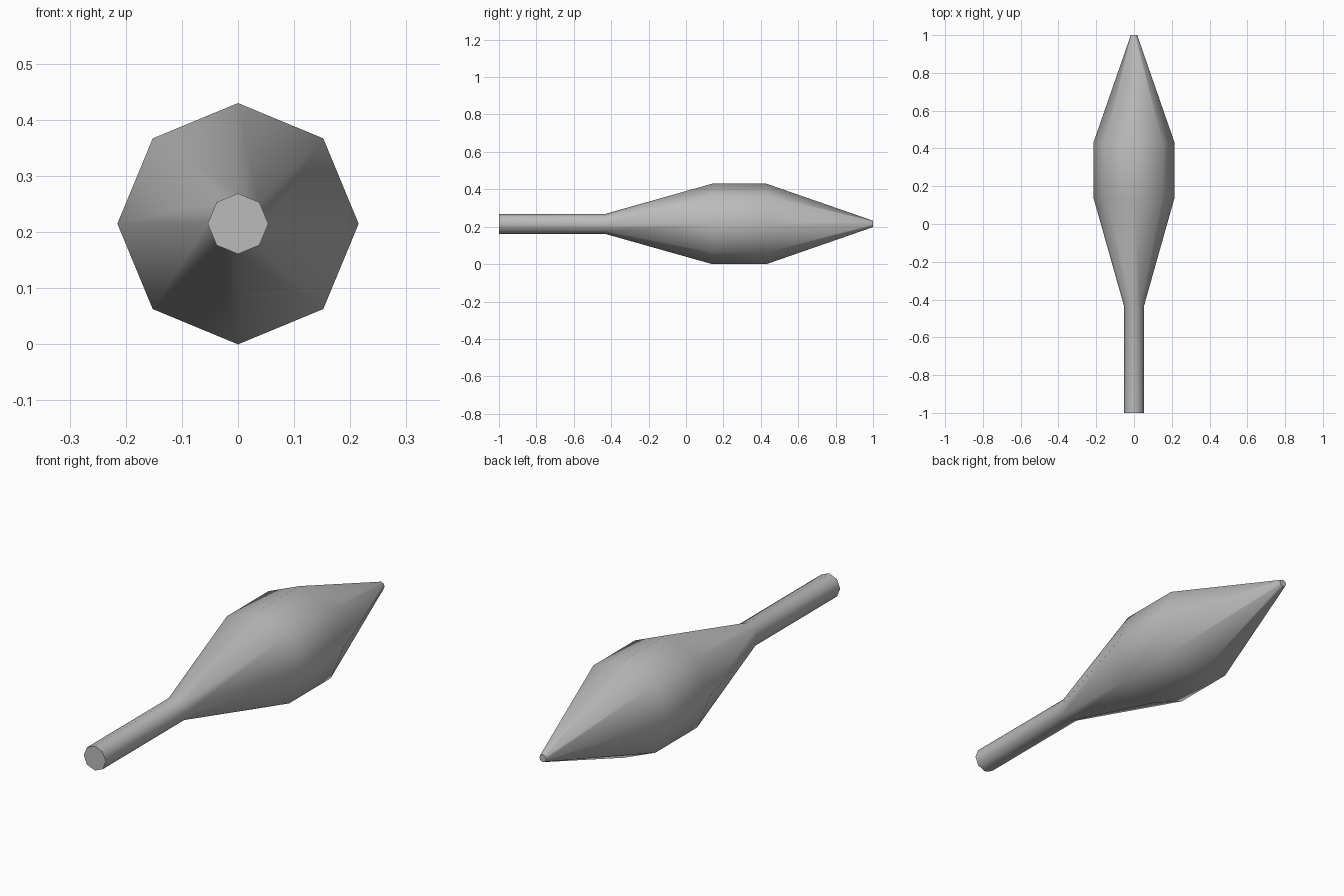
import bpy
import bmesh
from math import cos, sin, tau, radians

if "Cube" in bpy.data.objects:
    bpy.data.objects.remove(bpy.data.objects["Cube"])

SIDES = 8
AXIS_Z = 0.215


def make_material(name, colour):
    mat = bpy.data.materials.new(name)
    mat.use_nodes = True
    mat.diffuse_color = colour
    mat.node_tree.nodes["Principled BSDF"].inputs["Base Color"].default_value = colour
    return mat


def lathe_along_y(name, profile, mat):
    """Sweep (y, radius) stations round the y axis and cap both ends."""
    bm = bmesh.new()
    rings = []
    for y, r in profile:
        angles = [tau * i / SIDES for i in range(SIDES)]
        rings.append([bm.verts.new((r * cos(a), y, AXIS_Z + r * sin(a))) for a in angles])
    for a, b in zip(rings, rings[1:]):
        for i in range(SIDES):
            j = (i + 1) % SIDES
            bm.faces.new((a[i], a[j], b[j], b[i]))
    bm.faces.new(rings[0])
    bm.faces.new(rings[-1])
    bmesh.ops.recalc_face_normals(bm, faces=bm.faces)
    mesh = bpy.data.meshes.new(name)
    bm.to_mesh(mesh)
    bm.free()
    mesh.materials.append(mat)
    obj = bpy.data.objects.new(name, mesh)
    bpy.context.collection.objects.link(obj)
    return obj


# Slim handle flaring into a bulb that tapers to a blunt tip
grey = make_material("plain grey", (0.5, 0.5, 0.5, 1))
spindle = lathe_along_y("tapered_spindle", [
    (-1.0, 0.054), (-0.43, 0.054), (0.14, 0.215), (0.43, 0.215), (1.0, 0.017),
], grey)

# Smooth sides, crisp end caps
bpy.ops.object.select_all(action="DESELECT")
spindle.select_set(True)
bpy.context.view_layer.objects.active = spindle
bpy.ops.object.shade_smooth_by_angle(angle=radians(60))
